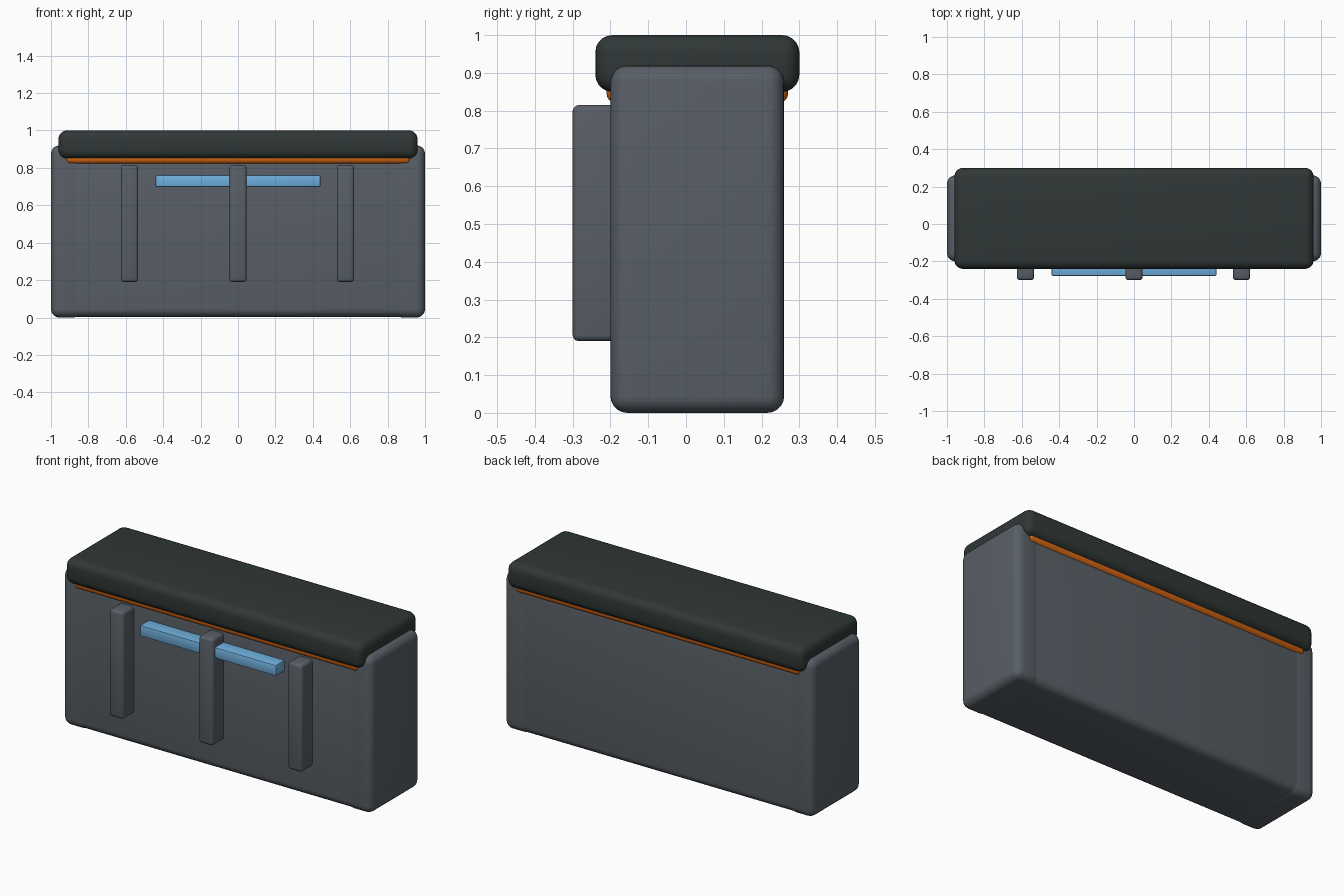
import bpy, bmesh, math
from mathutils import Vector

if "Cube" in bpy.data.objects:
    bpy.data.objects.remove(bpy.data.objects["Cube"])


def material(name, rgb):
    m = bpy.data.materials.new(name)
    m.diffuse_color = (*rgb, 1)
    m.use_nodes = True
    m.node_tree.nodes["Principled BSDF"].inputs["Base Color"].default_value = m.diffuse_color
    return m


GREY = material("slate grey", (0.098, 0.114, 0.134))
DARK = material("dark green grey", (0.029, 0.039, 0.037))
ORANGE = material("orange", (0.62, 0.125, 0.006))
BLUE = material("light blue", (0.16, 0.43, 0.72))


def rounded_box(name, lo, hi, radius, segments, mat):
    """Box between two corners with all its edges rounded."""
    lo, hi = Vector(lo), Vector(hi)
    bm = bmesh.new()
    bmesh.ops.create_cube(bm, size=1)
    for v in bm.verts:
        v.co = Vector(lo[i] + (hi[i] - lo[i]) * (v.co[i] + 0.5) for i in range(3))
    bmesh.ops.bevel(bm, geom=bm.edges[:], offset=radius, segments=segments,
                    profile=0.5, affect='EDGES', clamp_overlap=True)
    mesh = bpy.data.meshes.new(name)
    bm.to_mesh(mesh)
    bm.free()
    mesh.materials.append(mat)
    obj = bpy.data.objects.new(name, mesh)
    bpy.context.collection.objects.link(obj)
    bpy.ops.object.select_all(action='DESELECT')
    obj.select_set(True)
    bpy.context.view_layer.objects.active = obj
    bpy.ops.object.shade_smooth_by_angle(angle=math.radians(35))
    return obj


# Chest body
rounded_box("chest_body", (-0.95, -0.199, 0.003), (0.95, 0.259, 0.86), 0.045, 5, GREY)

# End panels, slightly taller than the body
for side, x0, x1 in (("left", -1.0, -0.835), ("right", 0.835, 1.0)):
    rounded_box(side + "_end_panel", (x0, -0.20, 0), (x1, 0.26, 0.92), 0.045, 5, GREY)

# Orange seam under the lid
rounded_box("lid_seam", (-0.92, -0.21, 0.822), (0.92, 0.27, 0.882), 0.022, 4, ORANGE)

# Lid
rounded_box("lid", (-0.96, -0.24, 0.85), (0.96, 0.30, 1.0), 0.045, 5, DARK)

# Vertical ribs on the front
for name, x in (("left", -0.58), ("middle", 0.0), ("right", 0.575)):
    rounded_box(name + "_front_rib", (x - 0.046, -0.30, 0.19), (x + 0.046, -0.17, 0.815),
                0.016, 3, GREY)

# Light bar across the front
rounded_box("light_bar", (-0.44, -0.278, 0.698), (0.44, -0.18, 0.762), 0.007, 2, BLUE)
